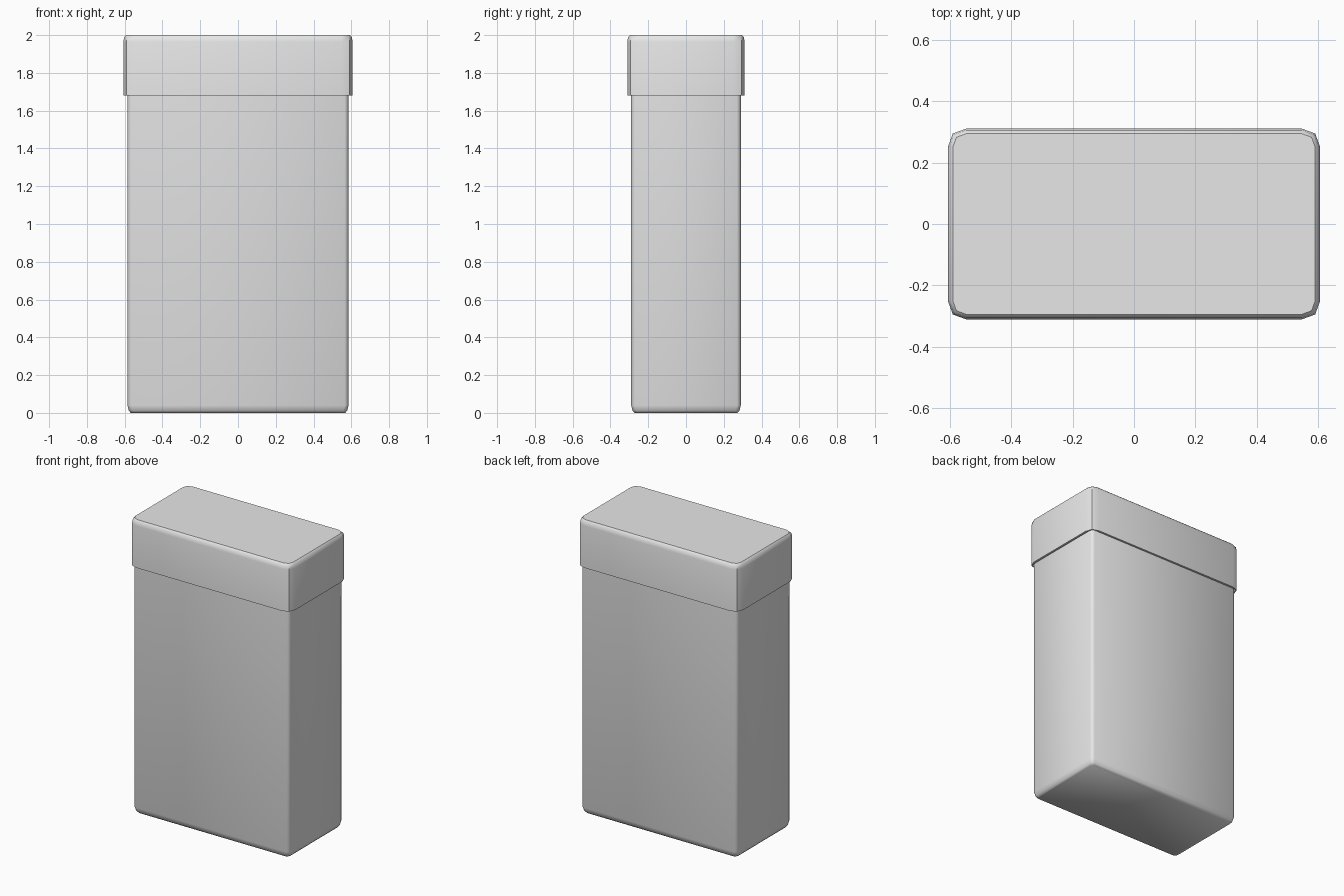
import bpy
import bmesh
from math import radians

cube = bpy.data.objects.get("Cube")
if cube:
    bpy.data.objects.remove(cube, do_unlink=True)

grey = bpy.data.materials.new("plain grey")
grey.use_nodes = True
grey.diffuse_color = (0.8, 0.8, 0.8, 1)
grey.node_tree.nodes["Principled BSDF"].inputs["Base Color"].default_value = (0.8, 0.8, 0.8, 1)


def outline(hx, hy, cut, bulge):
    """Rounded rectangle with three points on each corner."""
    corner = [(hx, hy - cut), (hx - bulge, hy - bulge), (hx - cut, hy)]
    points = []
    for sx, sy in ((1, 1), (-1, 1), (-1, -1), (1, -1)):
        side = [(x * sx, y * sy) for x, y in corner]
        points += side if sx * sy > 0 else side[::-1]
    return points


def stack(name, levels):
    """Skin a closed solid through levels of (z, half x, half y, cut, bulge)."""
    bm = bmesh.new()
    rings = [[bm.verts.new((x, y, z)) for x, y in outline(*shape)]
             for z, *shape in levels]
    for low, high in zip(rings, rings[1:]):
        for i in range(len(low)):
            j = (i + 1) % len(low)
            bm.faces.new((low[i], low[j], high[j], high[i]))
    bm.faces.new(rings[0][::-1])
    bm.faces.new(rings[-1])
    bmesh.ops.recalc_face_normals(bm, faces=bm.faces)
    mesh = bpy.data.meshes.new(name)
    bm.to_mesh(mesh)
    bm.free()
    mesh.materials.append(grey)
    obj = bpy.data.objects.new(name, mesh)
    bpy.context.collection.objects.link(obj)
    bpy.ops.object.select_all(action="DESELECT")
    obj.select_set(True)
    bpy.context.view_layer.objects.active = obj
    bpy.ops.object.shade_smooth_by_angle(angle=radians(42))
    return obj


# Tall box with softened lower edge
stack("box_body", [
    (0, 0.568, 0.273, 0.02, 0.007),
    (0.012, 0.578, 0.283, 0.02, 0.007),
    (0.04, 0.585, 0.29, 0.02, 0.007),
    (1.92, 0.585, 0.29, 0.02, 0.007),
])

# Hollow lid: ceiling, inner wall, rim, outer wall, softened top edge
stack("box_lid", [
    (1.94, 0.592, 0.297, 0.045, 0.012),
    (1.68, 0.592, 0.297, 0.02, 0.007),
    (1.68, 0.607, 0.311, 0.06, 0.016),
    (1.965, 0.607, 0.311, 0.06, 0.016),
    (1.99, 0.602, 0.306, 0.055, 0.015),
    (2, 0.591, 0.295, 0.045, 0.012),
])
